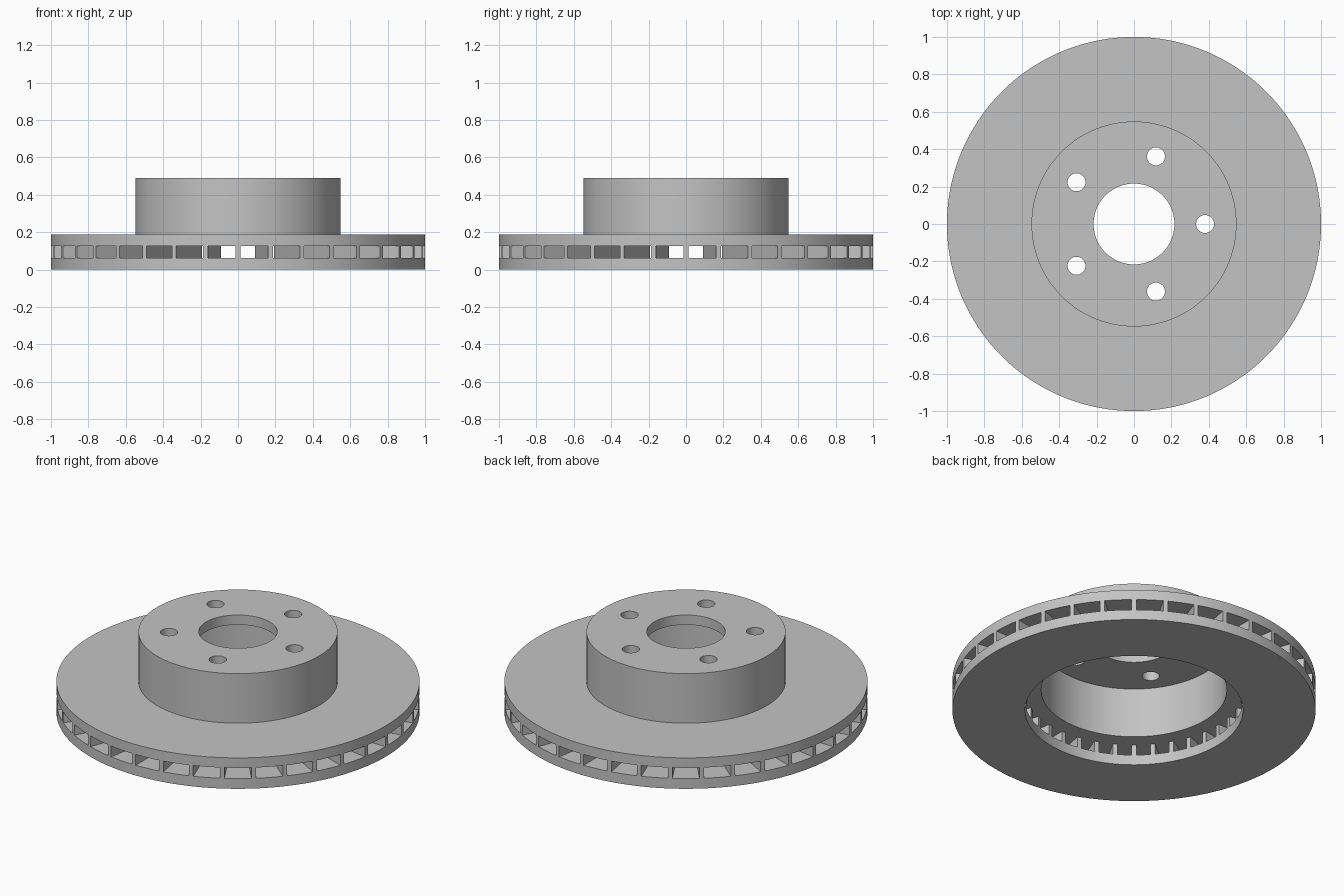
import bpy
import math
from mathutils import Matrix

if "Cube" in bpy.data.objects:
    bpy.data.objects.remove(bpy.data.objects["Cube"], do_unlink=True)

SEGMENTS = 180
VANES = 36
BOLTS = 5
RING_IN, RING_OUT = 0.6, 1.0        # friction ring radii
LOW_TOP, HIGH_BOTTOM, HIGH_TOP = 0.062, 0.127, 0.188
HAT_IN, HAT_OUT = 0.511, 0.548      # hat wall radii
PLATE_BOTTOM, PLATE_TOP = 0.43, 0.489
BORE = 0.216
BOLT_CIRCLE, BOLT_RADIUS = 0.38, 0.048
VANE_HALF = 0.0125

steel = bpy.data.materials.new("cast steel grey")
steel.use_nodes = True
GREY = (0.55, 0.55, 0.55, 1)
steel.diffuse_color = GREY
steel.node_tree.nodes["Principled BSDF"].inputs["Base Color"].default_value = GREY


def make_object(name, verts, faces):
    mesh = bpy.data.meshes.new(name)
    mesh.from_pydata(verts, [], faces)
    mesh.materials.append(steel)
    obj = bpy.data.objects.new(name, mesh)
    bpy.context.collection.objects.link(obj)
    return obj


def select_only(obj):
    bpy.ops.object.select_all(action="DESELECT")
    obj.select_set(True)
    bpy.context.view_layer.objects.active = obj


def lathe(name, profile):
    """Revolve a closed counter-clockwise (radius, height) profile about z."""
    n = len(profile)
    verts, faces = [], []
    for s in range(SEGMENTS):
        a = 2 * math.pi * s / SEGMENTS
        verts += [(r * math.cos(a), r * math.sin(a), z) for r, z in profile]
        t = (s + 1) % SEGMENTS
        for i in range(n):
            j = (i + 1) % n
            faces.append((s * n + i, t * n + i, t * n + j, s * n + j))
    return make_object(name, verts, faces)


def smooth(obj):
    select_only(obj)
    bpy.ops.object.shade_smooth_by_angle(angle=math.radians(30))


# Lower friction ring
lower_ring = lathe("lower_friction_ring", [
    (RING_IN, 0), (RING_OUT, 0), (RING_OUT, LOW_TOP), (RING_IN, LOW_TOP)])

# Upper friction ring with the hollow mounting hat
hat = lathe("upper_ring_and_hat", [
    (BORE, PLATE_BOTTOM), (HAT_IN, PLATE_BOTTOM), (HAT_IN, HIGH_BOTTOM),
    (RING_OUT, HIGH_BOTTOM), (RING_OUT, HIGH_TOP), (HAT_OUT, HIGH_TOP),
    (HAT_OUT, PLATE_TOP), (BORE, PLATE_TOP)])

# Bolt holes through the hat plate
for k in range(BOLTS):
    a = 2 * math.pi * k / BOLTS
    bpy.ops.mesh.primitive_cylinder_add(
        vertices=48, radius=BOLT_RADIUS, depth=0.2,
        location=(BOLT_CIRCLE * math.cos(a), BOLT_CIRCLE * math.sin(a),
                  (PLATE_BOTTOM + PLATE_TOP) / 2))
    cutter = bpy.context.object
    cutter.name = "bolt_hole_cutter"
    cutter.hide_render = True
    cutter.data.materials.append(steel)
    cut = hat.modifiers.new("bolt_hole", "BOOLEAN")
    cut.operation = "DIFFERENCE"
    cut.solver = "EXACT"
    cut.object = cutter
    select_only(hat)
    bpy.ops.object.modifier_apply(modifier=cut.name)
    bpy.data.objects.remove(cutter, do_unlink=True)

# Radial cooling vanes between the rings
verts, faces = [], []
outer = math.sqrt(RING_OUT ** 2 - VANE_HALF ** 2)
inner = math.sqrt(RING_IN ** 2 - VANE_HALF ** 2)
footprint = [(inner, -VANE_HALF), (outer, -VANE_HALF),
             (outer, VANE_HALF), (inner, VANE_HALF)]
for k in range(VANES):
    turn = Matrix.Rotation(2 * math.pi * k / VANES, 3, "Z")
    base = len(verts)
    for z in (LOW_TOP, HIGH_BOTTOM):
        verts += [tuple(turn @ Matrix.Translation((x, y, z)).to_translation())
                  for x, y in footprint]
    for i in range(4):
        j = (i + 1) % 4
        faces.append((base + i, base + j, base + 4 + j, base + 4 + i))
make_object("cooling_vanes", verts, faces)

for part in (lower_ring, hat):
    smooth(part)
